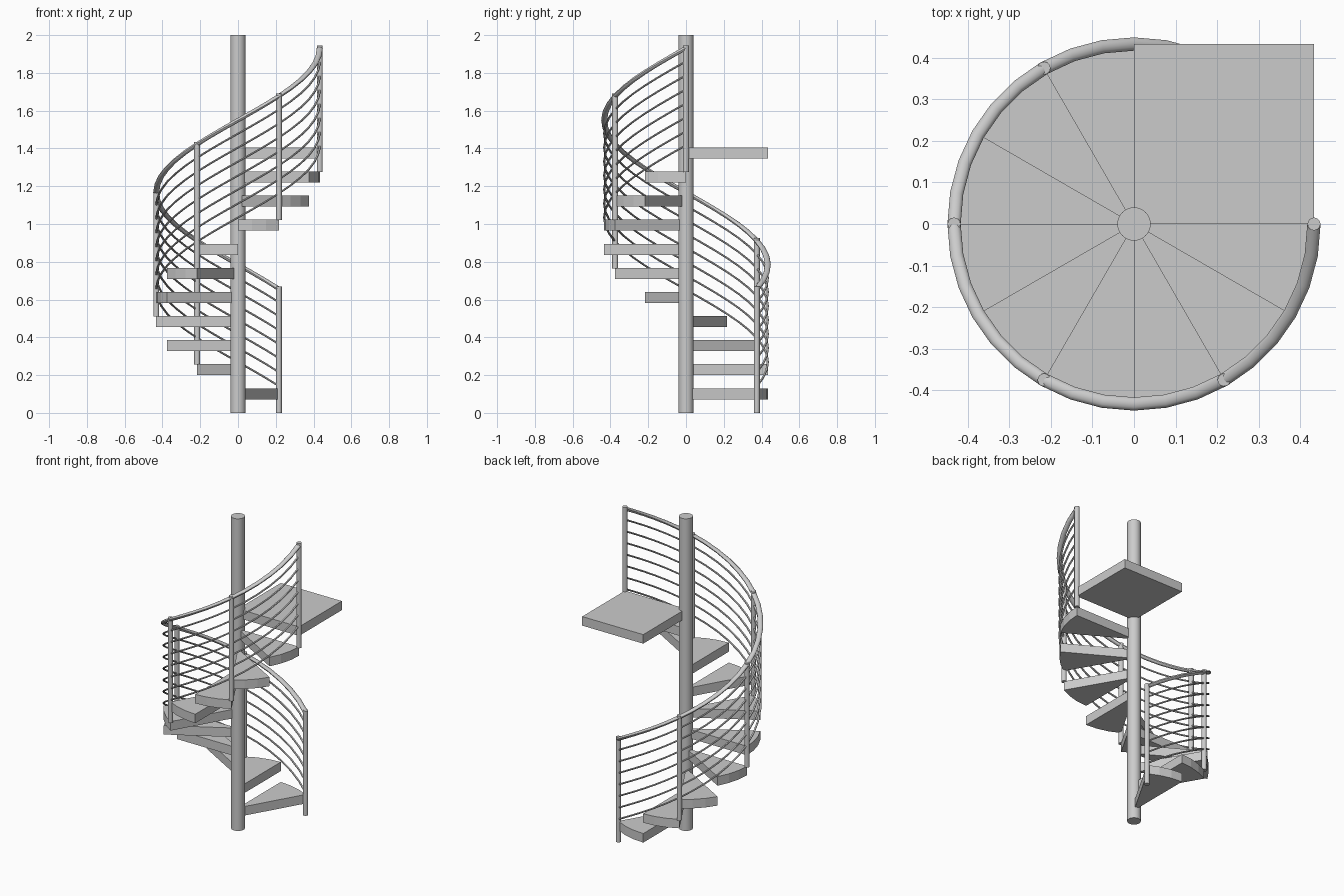
import bpy, bmesh
from math import cos, sin, radians, pi

if "Cube" in bpy.data.objects:
    bpy.data.objects.remove(bpy.data.objects["Cube"])

R = 0.433          # radius of treads and railing
STEP = 0.1275      # rise per 30 degree tread
THICK = 0.058
START, END = 60, 360


def finish(name, bm, smooth=False):
    bmesh.ops.recalc_face_normals(bm, faces=bm.faces)
    mesh = bpy.data.meshes.new(name)
    bm.to_mesh(mesh)
    bm.free()
    ob = bpy.data.objects.new(name, mesh)
    bpy.context.collection.objects.link(ob)
    if smooth:
        bpy.ops.object.select_all(action='DESELECT')
        bpy.context.view_layer.objects.active = ob
        ob.select_set(True)
        bpy.ops.object.shade_smooth_by_angle(angle=radians(40))
    return ob


def cylinder(name, x, y, z0, z1, r, sides):
    bm = bmesh.new()
    bmesh.ops.create_cone(bm, cap_ends=True, segments=sides, radius1=r, radius2=r, depth=z1 - z0)
    bmesh.ops.translate(bm, verts=bm.verts, vec=(x, y, (z0 + z1) / 2))
    finish(name, bm, True)


def slab(name, outline, top):
    bm = bmesh.new()
    face = bm.faces.new([bm.verts.new((x, y, top - THICK)) for x, y in outline])
    up = bmesh.ops.extrude_face_region(bm, geom=[face])['geom']
    moved = [v for v in up if isinstance(v, bmesh.types.BMVert)]
    bmesh.ops.translate(bm, verts=moved, vec=(0, 0, THICK))
    # close the underside if the extrusion removed it
    bmesh.ops.holes_fill(bm, edges=bm.edges, sides=0)
    finish(name, bm)


def helix(name, z0, rw, rh, sides):
    bm = bmesh.new()
    rings = []
    for a in range(START, END + 1, 10):
        t = radians(a)
        z = z0 + STEP * (a - START) / 30
        ring = []
        for k in range(sides):
            p = 2 * pi * k / sides
            r = R + rw * cos(p)
            ring.append(bm.verts.new((r * cos(t), r * sin(t), z + rh * sin(p))))
        rings.append(ring)
    for a, b in zip(rings, rings[1:]):
        for k in range(sides):
            n = (k + 1) % sides
            bm.faces.new((a[k], a[n], b[n], b[k]))
    bm.faces.new(rings[0])
    bm.faces.new(rings[-1])
    finish(name, bm, True)


# Central pole
cylinder("centre_pole", 0, 0, 0, 2, 0.04, 32)

# Wedge treads
for i in range(10):
    arc = [radians(START + 30 * i + 10 * k) for k in range(4)]
    slab(f"tread_{i + 1}", [(0, 0)] + [(R * cos(t), R * sin(t)) for t in arc], 0.13 + STEP * i)

# Square landing
slab("landing", [(0, 0), (R, 0), (R, R), (0, R)], 0.13 + STEP * 10)

# Railing posts, one every two treads
for i in range(6):
    t = radians(START + 60 * i)
    base = 2 * STEP * i
    cylinder(f"railing_post_{i + 1}", R * cos(t), R * sin(t), base, base + 0.67, 0.0155, 16)

# Handrail and the thin rods below it
helix("handrail", 0.657, 0.016, 0.013, 12)
for i in range(7):
    helix(f"railing_rod_{i + 1}", 0.66 - 0.074 * (i + 1), 0.006, 0.006, 8)
